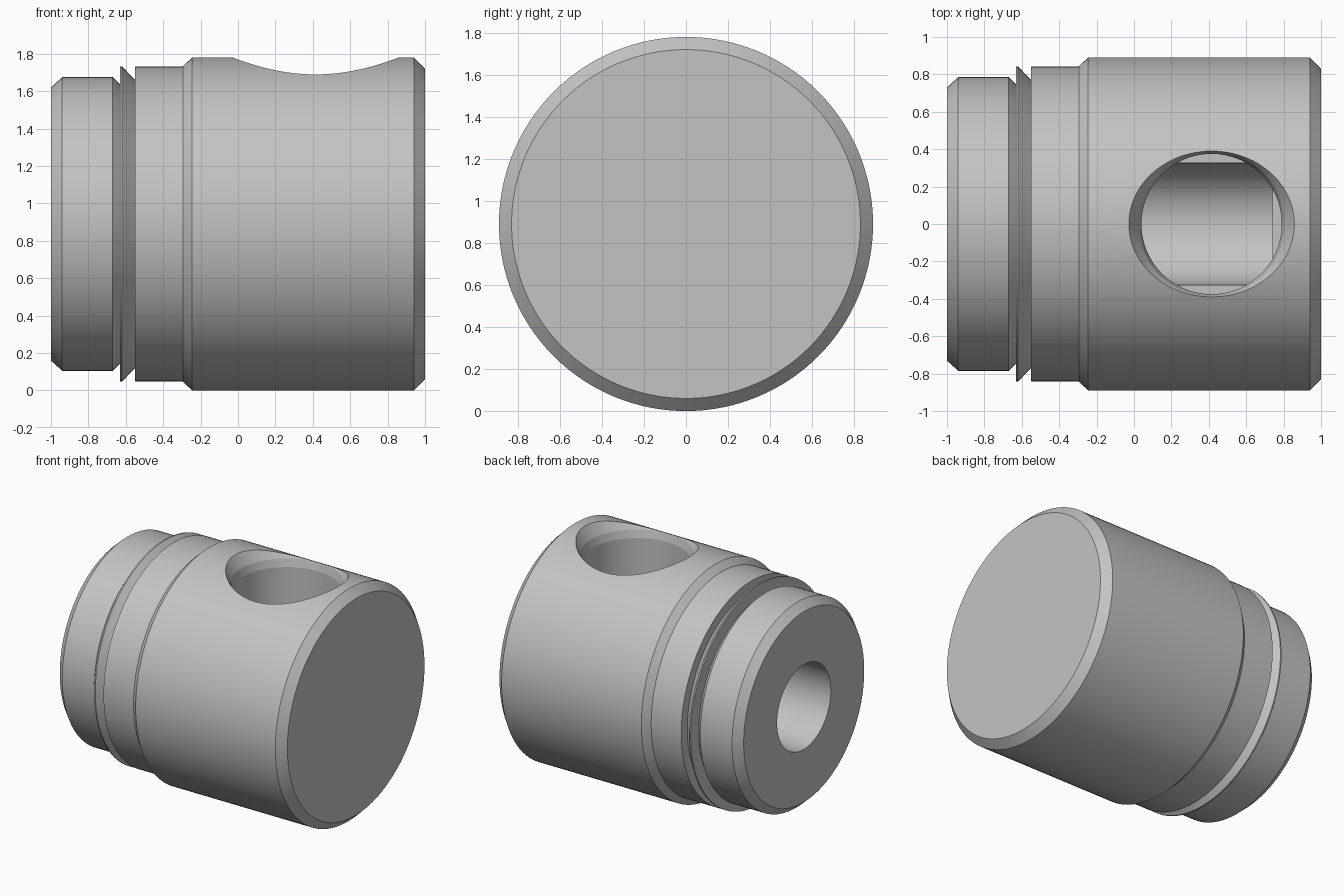
import bpy, bmesh, math
from mathutils import Vector

if "Cube" in bpy.data.objects:
    bpy.data.objects.remove(bpy.data.objects["Cube"], do_unlink=True)

R = 0.89          # body radius, also the height of its axis
SEGMENTS = 128

steel = bpy.data.materials.new("grey_steel")
steel.use_nodes = True
steel.diffuse_color = (0.55, 0.55, 0.55, 1)
steel.node_tree.nodes["Principled BSDF"].inputs["Base Color"].default_value = steel.diffuse_color


def lathe(name, profile, center, axis):
    """Turn a profile of (position along axis, radius) points around an axis."""
    axis, center = Vector(axis), Vector(center)
    side = Vector((0, 1, 0))
    bm = bmesh.new()
    verts = [bm.verts.new(center + axis * a + side * r) for a, r in profile]
    edges = [bm.edges.new(pair) for pair in zip(verts, verts[1:])]
    bmesh.ops.spin(bm, geom=verts + edges, cent=center, axis=axis,
                   angle=math.tau, steps=SEGMENTS)
    bmesh.ops.remove_doubles(bm, verts=bm.verts, dist=1e-5)
    bmesh.ops.recalc_face_normals(bm, faces=bm.faces)
    mesh = bpy.data.meshes.new(name)
    bm.to_mesh(mesh)
    bm.free()
    mesh.materials.append(steel)
    obj = bpy.data.objects.new(name, mesh)
    bpy.context.collection.objects.link(obj)
    return obj


# Turned body: blind bore, nose, thin sealing lip, shoulder and main barrel
body = lathe("cartridge_body", [
    (0.74, 0), (0.74, 0.325), (-1, 0.325),
    (-1, 0.73), (-0.94, 0.785), (-0.67, 0.785), (-0.63, 0.745),
    (-0.63, 0.843), (-0.62, 0.843), (-0.55, 0.77),
    (-0.55, 0.843), (-0.295, 0.843), (-0.245, R),
    (0.94, R), (1, 0.83), (1, 0)], (0, 0, R), (1, 0, 0))

# Vertical port with a flared mouth, flat floor on the body axis
cutter = lathe("port_cutter", [
    (0, 0), (0, 0.375), (0.74, 0.375), (0.80, 0.39),
    (0.92, 0.46), (0.92, 0)], (0.415, 0, R), (0, 0, 1))
cutter.hide_render = True

cut = body.modifiers.new("port", 'BOOLEAN')
cut.operation = 'DIFFERENCE'
cut.solver = 'EXACT'
cut.object = cutter
bpy.ops.object.select_all(action='DESELECT')
body.select_set(True)
bpy.context.view_layer.objects.active = body
bpy.ops.object.modifier_apply(modifier=cut.name)
bpy.data.objects.remove(cutter, do_unlink=True)

# Smooth turned surfaces with crisp machined edges
bpy.ops.object.shade_smooth_by_angle(angle=math.radians(12))
